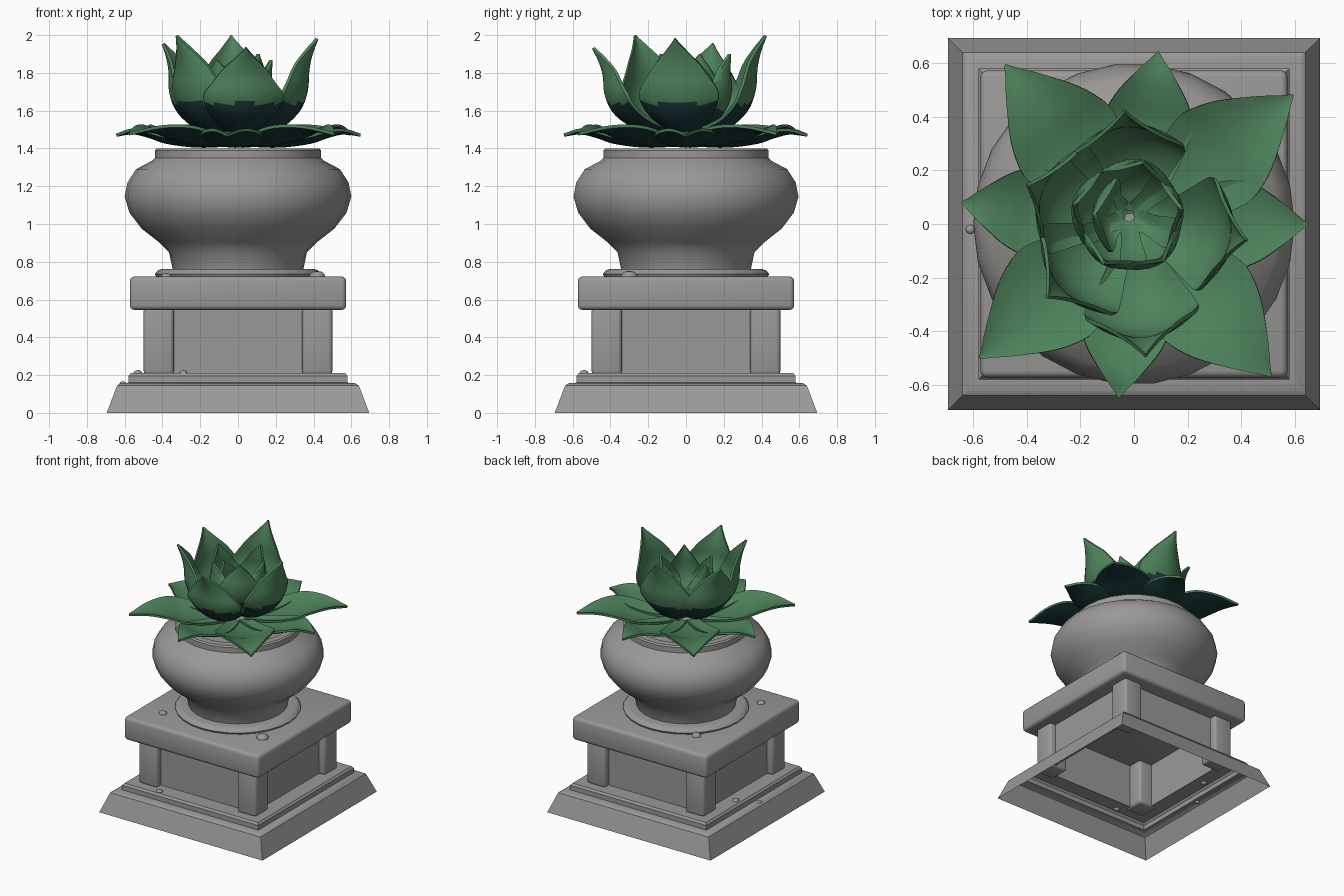
import bpy, bmesh, math
from mathutils import Vector

if "Cube" in bpy.data.objects:
    bpy.data.objects.remove(bpy.data.objects["Cube"])


def material(name, rgb):
    m = bpy.data.materials.new(name)
    m.diffuse_color = (*rgb, 1)
    m.use_nodes = True
    m.node_tree.nodes["Principled BSDF"].inputs["Base Color"].default_value = m.diffuse_color
    return m


STONE = material("grey stone", (0.33, 0.32, 0.31))
LEAF = material("leaf green", (0.075, 0.225, 0.105))
DARK = material("dark leaf underside", (0.010, 0.040, 0.038))


def finish(name, bm, mats, angle=40):
    me = bpy.data.meshes.new(name)
    bm.to_mesh(me)
    bm.free()
    for m in mats:
        me.materials.append(m)
    ob = bpy.data.objects.new(name, me)
    bpy.context.collection.objects.link(ob)
    bpy.ops.object.select_all(action='DESELECT')
    ob.select_set(True)
    bpy.context.view_layer.objects.active = ob
    bpy.ops.object.shade_smooth_by_angle(angle=math.radians(angle))
    return ob


def lathe(name, profile, n, angle=40):
    """Spin an (r, z) profile; with n = 4 r is the half width of a square."""
    bm = bmesh.new()
    k, turn = (math.sqrt(2), math.pi / 4) if n == 4 else (1, 0)
    rings = []
    for r, z in profile:
        rings.append([bm.verts.new((k * r * math.cos(turn + 2 * math.pi * j / n),
                                    k * r * math.sin(turn + 2 * math.pi * j / n), z))
                      for j in range(n)])
    for a, b in zip(rings, rings[1:]):
        for j in range(n):
            bm.faces.new((a[j], a[(j + 1) % n], b[(j + 1) % n], b[j]))
    bmesh.ops.remove_doubles(bm, verts=bm.verts, dist=0.0005)
    return finish(name, bm, [STONE], angle)


def block(name, lo, hi, bevel):
    bm = bmesh.new()
    bmesh.ops.create_cube(bm, size=1)
    for v in bm.verts:
        v.co = [(l + h) / 2 + c * (h - l) for l, h, c in zip(lo, hi, v.co)]
    bmesh.ops.bevel(bm, geom=bm.edges[:], offset=bevel, segments=3, profile=0.5,
                    affect='EDGES')
    return finish(name, bm, [STONE])


def spline(pts, per=4):
    """Catmull-Rom samples through the control points."""
    p = [Vector(q) for q in pts]
    p = [2 * p[0] - p[1]] + p + [2 * p[-1] - p[-2]]
    out = []
    for i in range(1, len(p) - 2):
        a, b, c, d = p[i - 1:i + 3]
        for s in range(per):
            t = s / per
            out.append(0.5 * (2 * b + (c - a) * t + (2 * a - 5 * b + 4 * c - d) * t * t
                              + (3 * b - a - 3 * c + d) * t ** 3))
    return out + [p[-2]]


def petal(name, az, pts, cup, dark_below, reach=1.0, top=1.0, centre=(0, 0), thick=0.016):
    """Cupped pointed leaf; pts are (radius, height, half width)."""
    z0 = pts[0][1]
    line = spline([(r * reach, z0 + (z - z0) * top, w) for r, z, w in pts])
    m = 8
    a = math.radians(az)
    out, side = Vector((math.cos(a), math.sin(a), 0)), Vector((-math.sin(a), math.cos(a), 0))
    bm = bmesh.new()
    layers = ([], [])
    for i, q in enumerate(line):
        d = line[min(i + 1, len(line) - 1)] - line[max(i - 1, 0)]
        nrm = Vector((-d.y, d.x)).normalized()      # towards the inner, upper side
        for k, rows in enumerate(layers):
            row = []
            for j in range(m + 1):
                v = 2 * j / m - 1
                w = max(q.z, 0.003)
                off = cup * v * v * w - k * thick
                r, z = q.x + nrm.x * off, q.y + nrm.y * off
                row.append(bm.verts.new(out * r + side * (v * w)
                                        + Vector((centre[0], centre[1], z))))
            rows.append(row)
    f, b = layers
    for i in range(len(line) - 1):
        for j in range(m):
            bm.faces.new((f[i][j], f[i + 1][j], f[i + 1][j + 1], f[i][j + 1]))
            back = bm.faces.new((b[i][j], b[i][j + 1], b[i + 1][j + 1], b[i + 1][j]))
            if back.calc_center_median().z < dark_below:
                back.material_index = 1
        bm.faces.new((f[i][0], b[i][0], b[i + 1][0], f[i + 1][0]))
        bm.faces.new((f[i][m], f[i + 1][m], b[i + 1][m], b[i][m]))
    for j in range(m):
        bm.faces.new((f[0][j], f[0][j + 1], b[0][j + 1], b[0][j]))
        bm.faces.new((f[-1][j], b[-1][j], b[-1][j + 1], f[-1][j + 1]))
    bmesh.ops.recalc_face_normals(bm, faces=bm.faces)
    return finish(name, bm, [LEAF, DARK], 50)


# Pedestal: hollow sloped plinth with a step, panels, corner posts, cap slab
lathe("plinth", [(0.695, 0), (0.64, 0.145), (0.62, 0.157), (0.58, 0.16), (0.58, 0.195),
                 (0.568, 0.21), (0.45, 0.21)], 4, 30)
lathe("panels", [(0.45, 0.205), (0.45, 0.55)], 4, 30)
for sx in (-1, 1):
    for sy in (-1, 1):
        cx, cy = 0.42 * sx, 0.42 * sy
        block("corner_post", (cx - 0.08, cy - 0.08, 0.2), (cx + 0.08, cy + 0.08, 0.56), 0.022)
block("cap_slab", (-0.573, -0.573, 0.545), (0.573, 0.573, 0.722), 0.025)

# Small rounded stones lying on the ledges
for x, y, z, s in [(0.42, -0.3, 0.72, 0.045), (-0.38, -0.37, 0.72, 0.03),
                   (-0.32, 0.33, 0.72, 0.035), (-0.29, -0.54, 0.21, 0.024),
                   (-0.53, 0.15, 0.21, 0.024), (-0.61, -0.02, 0.155, 0.018)]:
    bm = bmesh.new()
    bmesh.ops.create_uvsphere(bm, u_segments=10, v_segments=6, radius=s)
    for v in bm.verts:
        v.co = (v.co.x + x, v.co.y + y, v.co.z * 0.7 + z)
    finish("pebble", bm, [STONE], 60)

# Pot with foot ring
lathe("foot_ring", [(0.43, 0.715), (0.44, 0.735), (0.425, 0.755), (0.40, 0.762),
                    (0.33, 0.762)], 28, 60)
lathe("pot", [(0.345, 0.755), (0.365, 0.85), (0.42, 0.905), (0.51, 0.975), (0.575, 1.06),
              (0.6, 1.145), (0.585, 1.22), (0.54, 1.29), (0.455, 1.335), (0.44, 1.35),
              (0.44, 1.39), (0.43, 1.4), (0.38, 1.4), (0.36, 1.37), (0, 1.37)], 26)

# Outer rosette: four broad leaves and four narrow ones, nearly flat
broad = [(0.05, 1.425, 0.07), (0.22, 1.425, 0.15), (0.38, 1.45, 0.205), (0.5, 1.485, 0.18),
         (0.63, 1.5, 0.10), (0.765, 1.485, 0.0)]
for az in (39, 129, 221, 312):
    petal("broad_outer_leaf", az, broad, 0.22, 2)
narrow = [(0.05, 1.425, 0.06), (0.22, 1.42, 0.13), (0.38, 1.44, 0.165), (0.47, 1.47, 0.14),
          (0.56, 1.49, 0.075), (0.65, 1.478, 0.0)]
for az in (0, 82, 173, 265):
    petal("narrow_outer_leaf", az, narrow, 0.2, 2)

# Middle rosette: tall cupped petals
tall = [(0.04, 1.47, 0.06), (0.2, 1.51, 0.15), (0.31, 1.6, 0.205), (0.355, 1.71, 0.205),
        (0.365, 1.83, 0.135), (0.385, 1.92, 0.06), (0.415, 2.0, 0.0)]
for az, reach, top in [(95, 1, 1), (-8, 1, 0.97), (-85, 1.17, 0.88), (-140, 1.0, 1),
                       (160, 1.0, 0.92)]:
    petal("tall_petal", az, tall, 0.42, 1.64, reach, top)

# Heart of the flower: small closed petals
small = [(0.02, 1.5, 0.05), (0.11, 1.54, 0.1), (0.18, 1.63, 0.135), (0.2, 1.72, 0.13),
         (0.195, 1.81, 0.075), (0.2, 1.9, 0.0)]
for i, az in enumerate((75, 8, -52, -118, 168)):
    petal("heart_petal", az, small, 0.5, 1.6, 1 - 0.05 * (i % 2), 1 - 0.08 * (i % 2),
          (-0.02, 0.03))
petal("centre_bud", 175, small, 0.5, 1.6, 0.5, 0.75, (-0.04, 0.03))
